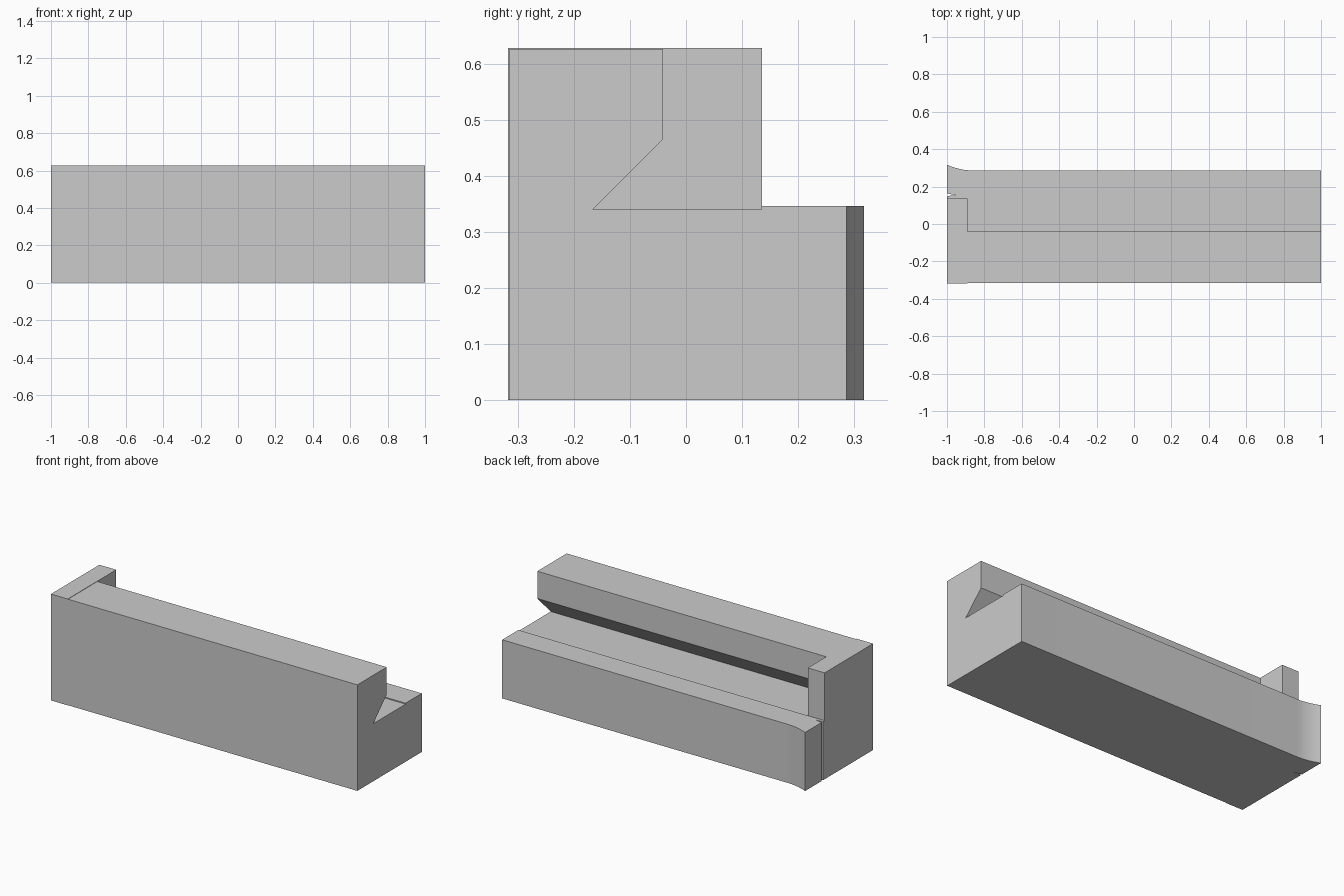
import bpy
import bmesh
from mathutils import Vector

cube = bpy.data.objects.get("Cube")
if cube:
    bpy.data.objects.remove(cube, do_unlink=True)

grey = bpy.data.materials.new("plain_grey")
grey.use_nodes = True
COLOUR = (0.6, 0.6, 0.6, 1)
grey.diffuse_color = COLOUR
grey.node_tree.nodes["Principled BSDF"].inputs["Base Color"].default_value = COLOUR


def prism(name, points, direction):
    """Extrude a closed outline along a direction."""
    bm = bmesh.new()
    face = bm.faces.new([bm.verts.new(p) for p in points])
    extruded = bmesh.ops.extrude_face_region(bm, geom=[face])["geom"]
    verts = [g for g in extruded if isinstance(g, bmesh.types.BMVert)]
    bmesh.ops.translate(bm, verts=verts, vec=Vector(direction))
    bmesh.ops.recalc_face_normals(bm, faces=bm.faces)
    mesh = bpy.data.meshes.new(name)
    bm.to_mesh(mesh)
    bm.free()
    mesh.materials.append(grey)
    obj = bpy.data.objects.new(name, mesh)
    bpy.context.collection.objects.link(obj)
    return obj


# Long body: cross-section with an undercut groove and a low rear ledge
section = [(-0.315, 0), (0.4, 0), (0.4, 0.346), (0.135, 0.346), (0.135, 0.34),
           (-0.166, 0.34), (-0.041, 0.465), (-0.041, 0.626), (-0.315, 0.626)]
body = prism("body", [(-1.1, y, z) for y, z in section], (2.2, 0, 0))

# Plan outline: rear tongue flaring outwards, thin slit, and seat for the stop
flare = [(-0.86 - 0.14 * t / 8, 0.286 + 0.031 * (t / 8) ** 2) for t in range(9)]
plan = [(1, -0.4), (1, 0.286)] + flare + [
    (-1, 0.163), (-0.95, 0.154), (-1, 0.15), (-1, 0.135),
    (-0.89, 0.135), (-0.89, -0.4)]
cutter = prism("plan_cutter", [(x, y, -0.1) for x, y in plan], (0, 0, 1))
cutter.hide_render = True

# Trim the body to the plan outline
trim = body.modifiers.new("trim", "BOOLEAN")
trim.operation = "INTERSECT"
trim.solver = "EXACT"
trim.object = cutter
bpy.context.view_layer.objects.active = body
body.select_set(True)
bpy.ops.object.modifier_apply(modifier=trim.name)
bpy.data.objects.remove(cutter, do_unlink=True)

# Upright end stop
stop = prism("end_stop", [(-1, -0.317, 0), (-0.89, -0.317, 0),
                          (-0.89, 0.135, 0), (-1, 0.135, 0)], (0, 0, 0.628))

for obj in (body, stop):
    bpy.ops.object.select_all(action="DESELECT")
    obj.select_set(True)
    bpy.context.view_layer.objects.active = obj
    bpy.ops.object.shade_smooth_by_angle()
